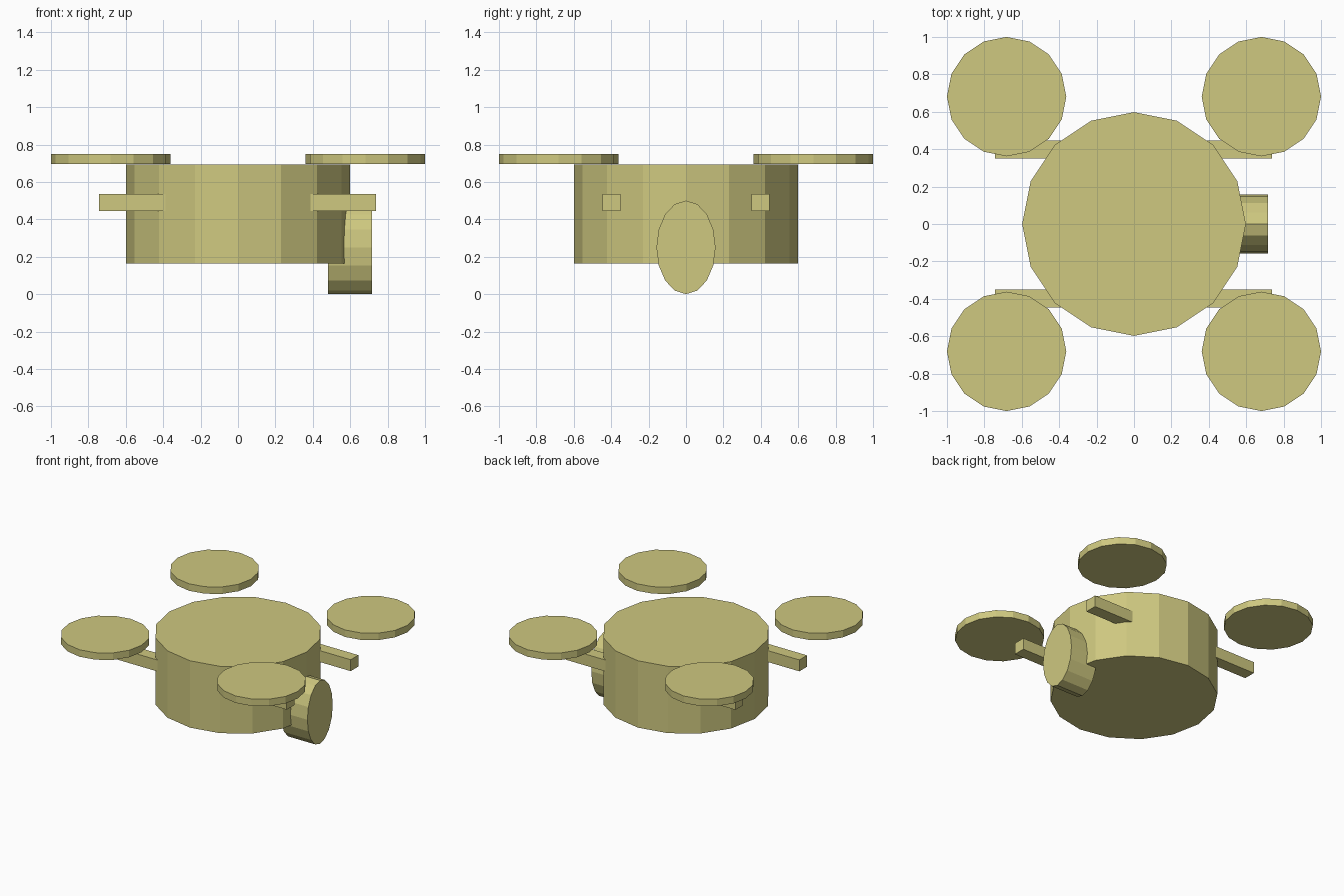
import bpy
import math

if "Cube" in bpy.data.objects:
    bpy.data.objects.remove(bpy.data.objects["Cube"])

# One flat khaki colour
khaki = bpy.data.materials.new("khaki")
khaki.diffuse_color = (0.62, 0.58, 0.215, 1)
khaki.use_nodes = True
khaki.node_tree.nodes["Principled BSDF"].inputs["Base Color"].default_value = khaki.diffuse_color


def finish(name, scale):
    obj = bpy.context.object
    obj.name = name
    obj.scale = scale
    obj.data.materials.append(khaki)
    return obj


def disc(name, radius, z0, z1, x=0, y=0):
    bpy.ops.mesh.primitive_cylinder_add(vertices=16, radius=radius, depth=z1 - z0,
                                        location=(x, y, (z0 + z1) / 2))
    return finish(name, (1, 1, 1))


# Drum-shaped body
disc("body", 0.598, 0.165, 0.692)

# Two bars running through the body, their ends forming the four arms
for side, y in (("front", -0.398), ("back", 0.398)):
    bpy.ops.mesh.primitive_cube_add(size=1, location=(-0.003, y, 0.49))
    finish(side + "_arm_bar", (1.48, 0.095, 0.09))

# Four rotor discs above the arm ends
for sx, side in ((-1, "left"), (1, "right")):
    for sy, end in ((-1, "front"), (1, "back")):
        disc(f"{end}_{side}_rotor", 0.319, 0.695, 0.75, sx * 0.681, sy * 0.681)

# Oval camera pod on the right side, axis along x
bpy.ops.mesh.primitive_cylinder_add(vertices=16, radius=1, depth=0.235,
                                    location=(0.598, 0, 0.25),
                                    rotation=(0, math.pi / 2, 0))
finish("camera_pod", (0.25, 0.158, 1))
